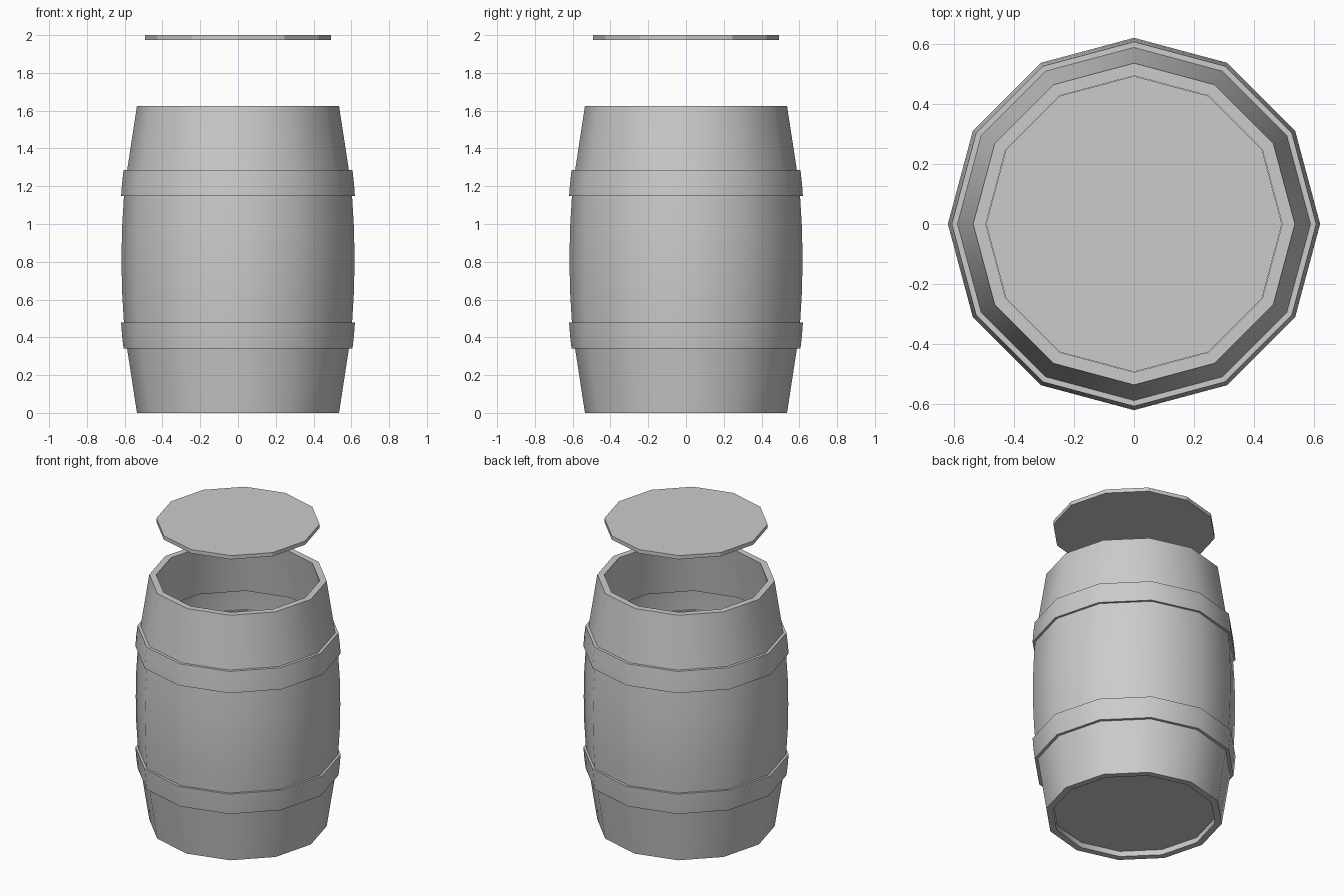
import bpy, bmesh, math

if "Cube" in bpy.data.objects:
    bpy.data.objects.remove(bpy.data.objects["Cube"])

SIDES = 12
HEIGHT = 1.625
WALL = 0.042


def revolve(name, profile, smooth):
    """Spin a closed (radius, z) profile; radius 0 becomes a pole."""
    bm = bmesh.new()
    rings = []
    for r, z in profile:
        if r == 0:
            rings.append([bm.verts.new((0, 0, z))] * SIDES)
        else:
            rings.append([bm.verts.new((r * math.cos(math.tau * i / SIDES),
                                        r * math.sin(math.tau * i / SIDES), z))
                          for i in range(SIDES)])
    for k in range(len(rings)):
        a, b = rings[k], rings[(k + 1) % len(rings)]
        if a[0] is a[1] and b[0] is b[1]:
            continue
        for i in range(SIDES):
            j = (i + 1) % SIDES
            bm.faces.new(list(dict.fromkeys((a[i], a[j], b[j], b[i]))))
    bmesh.ops.recalc_face_normals(bm, faces=bm.faces)
    mesh = bpy.data.meshes.new(name)
    bm.to_mesh(mesh)
    bm.free()
    obj = bpy.data.objects.new(name, mesh)
    bpy.context.collection.objects.link(obj)
    if smooth:
        bpy.context.view_layer.objects.active = obj
        obj.select_set(True)
        bpy.ops.object.shade_smooth_by_angle(angle=math.radians(40))
        obj.select_set(False)
    return obj


def disc(name, z0, z1):
    r = 0.492
    return revolve(name, [(0, z0), (r, z0), (r, z1), (0, z1)], False)


# Bulging staves with two raised hoops, mirrored about the middle
lower = [(0.535, 0), (0.587, 0.34), (0.606, 0.34), (0.614, 0.41),
         (0.619, 0.478), (0.604, 0.478), (0.614, 0.645)]
upper = [(r, HEIGHT - z) for r, z in reversed(lower)]
outer = lower + [(0.617, HEIGHT / 2)] + upper

# The inside follows the outside, so each hoop leaves a groove within
hoop_edge = WALL * 0.35
inner = []
for r, z in outer:
    inner.append((r - WALL, z))
revolve("barrel_body", outer + inner[::-1], True)

# Recessed floor and floating lid
disc("barrel_floor", 0.035, 0.06)
disc("barrel_lid", 1.975, 2.0)
